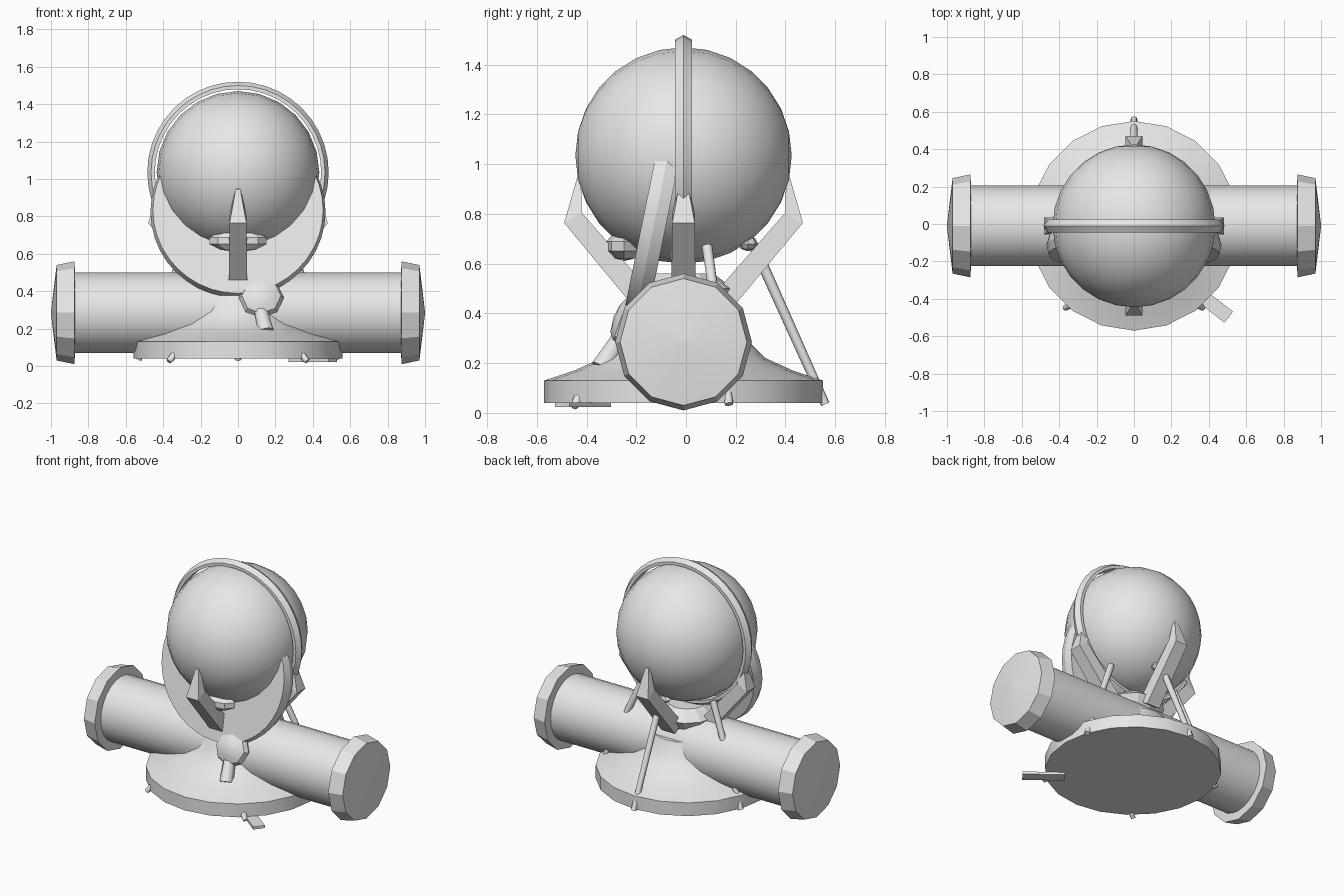
import bpy, bmesh, math
from mathutils import Vector, Matrix

cube = bpy.data.objects.get("Cube")
if cube:
    bpy.data.objects.remove(cube, do_unlink=True)

gray = bpy.data.materials.new("light_gray")
gray.use_nodes = True
gray.diffuse_color = (0.8, 0.8, 0.8, 1)
gray.node_tree.nodes["Principled BSDF"].inputs["Base Color"].default_value = (0.8, 0.8, 0.8, 1)


def finish(name, bm, matrix=Matrix(), smooth=35):
    """Turn a bmesh into a named, coloured object."""
    bmesh.ops.remove_doubles(bm, verts=bm.verts, dist=0.0005)
    bmesh.ops.transform(bm, matrix=matrix, verts=bm.verts)
    bmesh.ops.recalc_face_normals(bm, faces=bm.faces)
    mesh = bpy.data.meshes.new(name)
    bm.to_mesh(mesh)
    bm.free()
    mesh.materials.append(gray)
    ob = bpy.data.objects.new(name, mesh)
    bpy.context.collection.objects.link(ob)
    if smooth:
        bpy.ops.object.select_all(action="DESELECT")
        ob.select_set(True)
        bpy.context.view_layer.objects.active = ob
        bpy.ops.object.shade_smooth_by_angle(angle=math.radians(smooth))
    return ob


def loft(name, rings, matrix=Matrix(), closed=False, smooth=35):
    """Bridge successive rings of points, capping the ends unless closed."""
    bm = bmesh.new()
    loops = [[bm.verts.new(p) for p in ring] for ring in rings]
    pairs = list(zip(loops, loops[1:]))
    if closed:
        pairs.append((loops[-1], loops[0]))
    for a, b in pairs:
        for i in range(len(a)):
            j = (i + 1) % len(a)
            bm.faces.new((a[i], a[j], b[j], b[i]))
    if not closed:
        bm.faces.new(loops[0])
        bm.faces.new(loops[-1])
    return finish(name, bm, matrix, smooth)


def lathe(name, profile, sides, matrix=Matrix(), closed=False, smooth=35):
    """Turn (radius, height) pairs about the local z axis."""
    step = math.tau / sides
    rings = [[(r * math.cos(i * step), r * math.sin(i * step), z) for i in range(sides)]
             for r, z in profile]
    return loft(name, rings, matrix, closed, smooth)


def ball(name, centre, scale, u, v, turn=Matrix(), smooth=35):
    bm = bmesh.new()
    bmesh.ops.create_uvsphere(bm, u_segments=u, v_segments=v, radius=1)
    size = Matrix.Diagonal((*scale, 1))
    return finish(name, bm, Matrix.Translation(centre) @ turn @ size, smooth)


def rod(name, start, end, r0, r1, sides=8):
    a, b = Vector(start), Vector(end)
    turn = (b - a).to_track_quat("Z", "Y").to_matrix().to_4x4()
    return lathe(name, [(r0, 0), (r1, (b - a).length)], sides, Matrix.Translation(a) @ turn, smooth=50)


def place(x, y, z):
    return Matrix.Translation((x, y, z))


ALONG_X = Matrix.Rotation(math.pi / 2, 4, "Y")
ALONG_Y = Matrix.Rotation(math.pi / 2, 4, "X")
Y0 = -0.01

# Round foot with a concave cone rising into the tube
lathe("base", [(0.56, 0.04), (0.56, 0.13), (0.44, 0.17), (0.33, 0.22), (0.26, 0.29), (0.22, 0.38)],
      20, place(0, Y0, 0), smooth=30)

# Horizontal tube with flared end caps
lathe("tube", [(0.215, -0.9), (0.215, 0.9)], 24, place(0, Y0, 0.285) @ ALONG_X)
for side, word in ((1, "left"), (-1, "right")):
    lathe("end_cap_" + word, [(0.2, 0.87 * side), (0.275, 0.875 * side), (0.255, 0.97 * side), (0.005, side)],
          12, place(0, Y0, 0.285) @ ALONG_X, smooth=20)

# Globe and the upright ring around it
ball("globe", (0, Y0, 1.035), (0.435, 0.435, 0.435), 24, 14, ALONG_Y)
lathe("globe_ring", [(0.445, -0.035), (0.465, -0.035), (0.485, 0), (0.465, 0.035), (0.445, 0.035)],
      40, place(0, Y0, 1.035) @ ALONG_Y, closed=True, smooth=30)

# Leaning disc behind the front of the globe
lean = Matrix.Rotation(math.radians(-11.5), 4, "X")
lathe("leaning_disc", [(0.455, -0.048), (0.468, 0), (0.455, 0.048)], 40,
      place(0, -0.115, 0.825) @ lean @ ALONG_Y, smooth=20)

# Four bent arms cradling the globe: (radius, height, half width, half thickness)
ARM = [(0.16, 0.45, 0.05, 0.04), (0.445, 0.785, 0.045, 0.035), (0.42, 0.95, 0.012, 0.008)]
for i, word in enumerate(("left", "back", "right", "front")):
    rings = []
    for r, z, w, t in ARM:
        slant = t * 0.6
        rings.append([(r + t, -w, z - slant), (r + t, w, z - slant),
                      (r - t, w, z + slant), (r - t, -w, z + slant)])
    loft("cradle_arm_" + word, rings, place(0, Y0, 0) @ Matrix.Rotation(i * math.pi / 2, 4, "Z"), smooth=0)

# Hub where the arms meet, and pads under the globe
lathe("cradle_hub", [(0.15, 0.42), (0.2, 0.5), (0.12, 0.56)], 12, place(0, Y0, 0), smooth=0)
ball("front_pad", (0, -0.25, 0.67), (0.16, 0.075, 0.06), 8, 5, smooth=0)
ball("back_pad", (0, 0.25, 0.68), (0.06, 0.04, 0.03), 8, 4, smooth=0)

# Thin struts fanning out and down at the back and sides
for word, degrees in (("left", 18), ("back", 90), ("right", 162)):
    c, s = math.cos(math.radians(degrees)), math.sin(math.radians(degrees))
    rod("strut_" + word, (0.275 * c, 0.275 * s, 0.67), (0.56 * c, 0.56 * s, 0.035), 0.022, 0.018)

# Small feet under the front edge
for side, word in ((1, "left"), (-1, "right")):
    rod("foot_" + word, (0.34 * side, -0.43, 0.06), (0.37 * side, -0.45, 0.025), 0.022, 0.015)

# Faceted knob on a short stem at the front
ball("knob", (0.125, -0.235, 0.365), (0.12, 0.115, 0.06), 8, 6,
     Matrix.Rotation(math.radians(70), 4, "X"), smooth=25)
rod("knob_stem", (0.11, -0.23, 0.35), (0.15, -0.34, 0.18), 0.035, 0.045)

# Flat pedal sticking out from under the base
bm = bmesh.new()
bmesh.ops.create_cube(bm, size=1)
finish("pedal", bm, place(0.4, -0.415, 0.032) @ Matrix.Rotation(math.radians(-38), 4, "Z")
       @ Matrix.Diagonal((0.27, 0.075, 0.018, 1)), smooth=0)
